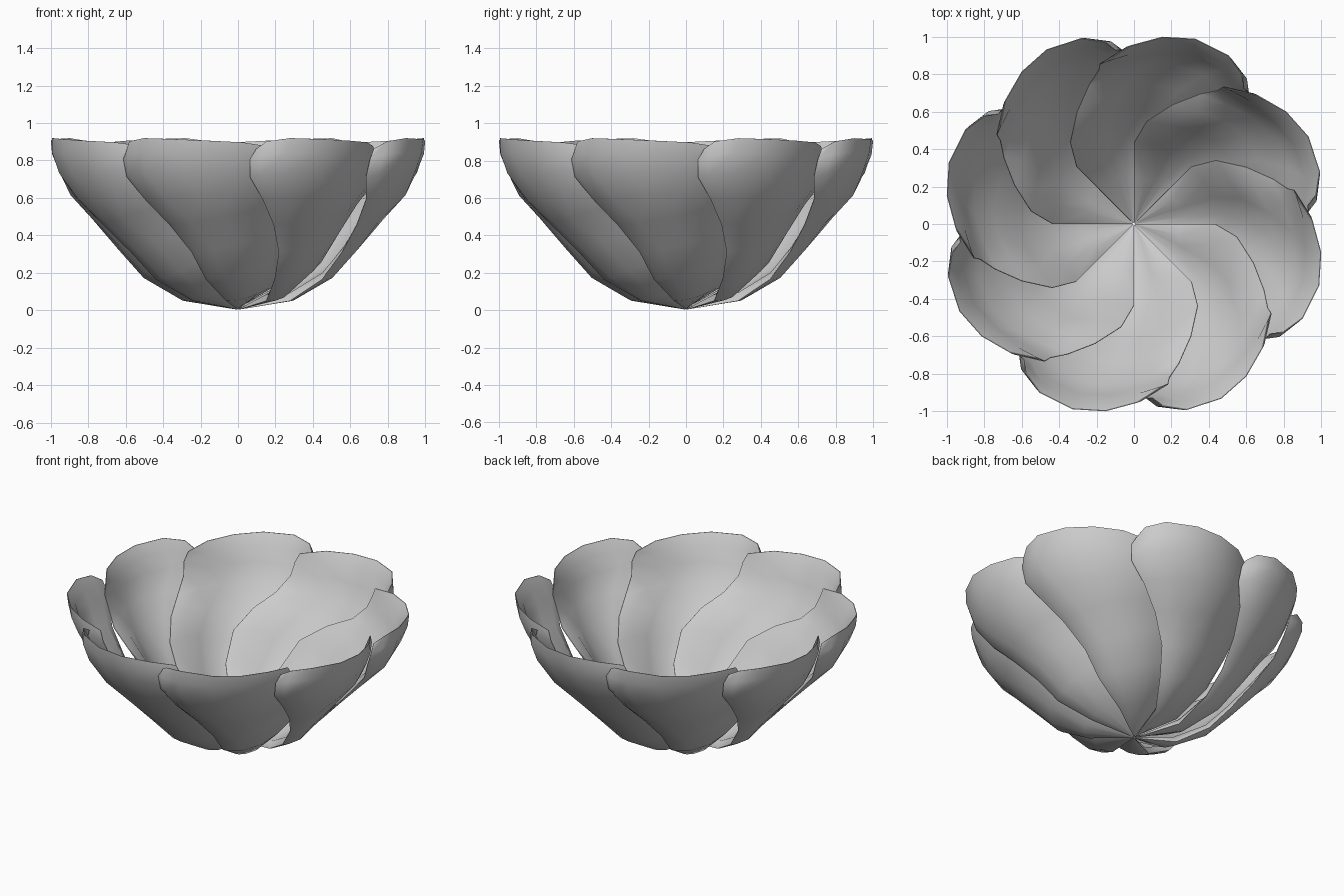
import bpy, math
from mathutils import Matrix

if "Cube" in bpy.data.objects:
    bpy.data.objects.remove(bpy.data.objects["Cube"])

PETALS = 8
# petal rows from base to rim: height, radius, outer-edge angle, inner-edge angle, inner-edge lift
ROWS = [(0.004, 0.01, -45, 0, 0.01), (0.05, 0.30, -58, 0, 0.07), (0.165, 0.51, -66, 0, 0.15),
        (0.31, 0.65, -69, -7, 0.17), (0.46, 0.79, -75, -18, 0.12), (0.60, 0.92, -81, -27, 0.05),
        (0.73, 0.995, -86, -32, 0.02), (0.84, 1.035, -86, -33, 0), (0.917, 1.043, -84, -35, 0)]
# across each petal: position, radius factor at rim, radius factor at base, rim height change, lift share
COLS = [(0.0, 0.895, 0.96, -0.055, 0), (0.06, 0.945, 0.985, -0.015, 0), (0.2, 0.99, 1.0, 0.002, 0.05),
        (0.42, 1.0, 0.995, -0.004, 0.28), (0.62, 0.97, 0.96, -0.012, 0.6),
        (0.82, 0.915, 0.915, -0.02, 0.9), (1.0, 0.845, 0.86, -0.04, 1.0)]
N = len(COLS)


def petal_mesh():
    verts, faces = [], []
    for i, (z, r, a0, a1, lift) in enumerate(ROWS):
        t = i / (len(ROWS) - 1)
        for u, rim, base, dz, share in COLS:
            a = math.radians(a0 + (a1 - a0) * u)
            f = base + (rim - base) * t
            verts.append((r * f * math.cos(a), r * f * math.sin(a), z + dz * t ** 4 + lift * share))
    for i in range(len(ROWS) - 1):
        for j in range(N - 1):
            k = i * N + j
            faces.append((k, k + 1, k + N + 1, k + N))
    me = bpy.data.meshes.new("petal")
    me.from_pydata(verts, [], faces)
    return me


# ring of overlapping swirled petals
petal = petal_mesh()
for k in range(PETALS):
    me = petal.copy()
    me.transform(Matrix.Rotation(2 * math.pi * k / PETALS, 4, 'Z'))
    ob = bpy.data.objects.new(f"petal_{k + 1}", me)
    bpy.context.collection.objects.link(ob)
    # petal wall, thicker in the middle and thin at its edges
    body = ob.vertex_groups.new(name="body")
    body.add([i * N + j for i in range(1, len(ROWS) - 1) for j in range(1, N - 1)], 1.0, 'REPLACE')
    m = ob.modifiers.new("thickness", 'SOLIDIFY')
    m.thickness = 0.045
    m.offset = -1
    m.vertex_group = "body"
    m.thickness_vertex_group = 0.08
    bpy.ops.object.select_all(action='DESELECT')
    ob.select_set(True)
    bpy.context.view_layer.objects.active = ob
    bpy.ops.object.modifier_apply(modifier="thickness")
    bpy.ops.object.shade_smooth_by_angle(angle=math.radians(50))
